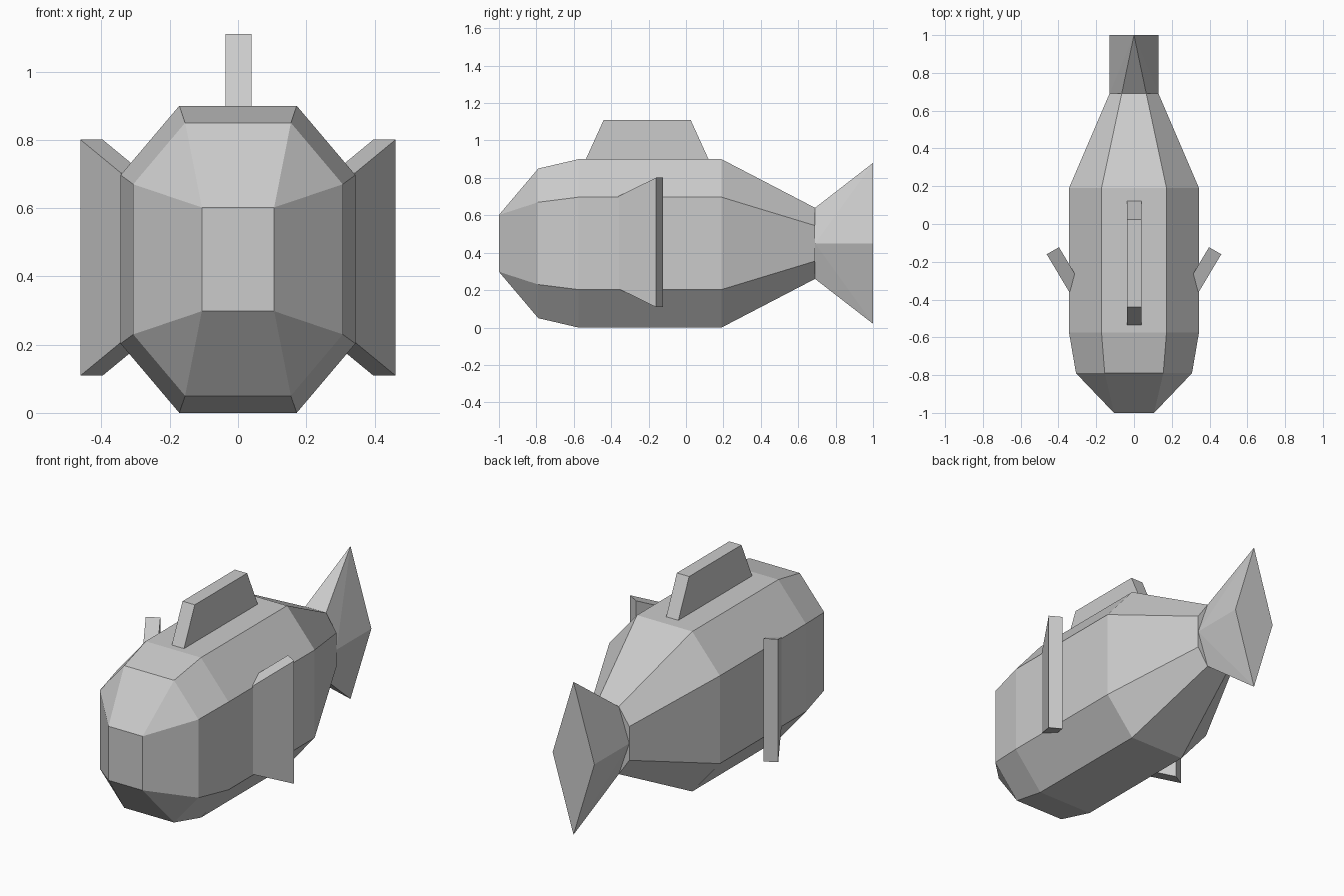
import bpy, bmesh

if "Cube" in bpy.data.objects:
    bpy.data.objects.remove(bpy.data.objects["Cube"])

MID = 0.45  # height of the body's centre line


def finish(bm, name):
    bmesh.ops.remove_doubles(bm, verts=bm.verts, dist=1e-4)
    bmesh.ops.recalc_face_normals(bm, faces=bm.faces)
    mesh = bpy.data.meshes.new(name)
    bm.to_mesh(mesh)
    bm.free()
    obj = bpy.data.objects.new(name, mesh)
    bpy.context.collection.objects.link(obj)
    return obj


def loft(name, rings):
    """Skin a list of equal-length point rings and cap both ends."""
    bm = bmesh.new()
    rows = [[bm.verts.new(p) for p in ring] for ring in rings]
    for a, b in zip(rows, rows[1:]):
        for i in range(len(a)):
            j = (i + 1) % len(a)
            bm.faces.new((a[i], a[j], b[j], b[i]))
    bm.faces.new(rows[0])
    bm.faces.new(rows[-1])
    return finish(bm, name)


def octagon(y, top_w, side_w, side_h, top_h):
    quarter = [(side_w, side_h), (top_w, top_h)]
    half = quarter + [(-x, z) for x, z in reversed(quarter)]
    return [(x, y, MID + z) for x, z in half + [(-x, -z) for x, z in half]]


# Body: eight-sided sections, nose pinched to a rectangle
loft("body", [octagon(*s) for s in (
    (-1.0, 0.106, 0.106, 0.152, 0.152),
    (-0.79, 0.155, 0.307, 0.22, 0.40),
    (-0.575, 0.172, 0.344, 0.247, 0.45),
    (0.19, 0.172, 0.344, 0.247, 0.45),
    (0.69, 0.065, 0.13, 0.095, 0.19))])

# Tail: six-sided root flaring to a tall diamond
bm = bmesh.new()
for s in (1, -1):
    for p in ((s * 0.13, 0.69, MID), (s * 0.065, 0.69, MID + 0.19),
              (s * 0.065, 0.69, MID - 0.19), (s * 0.13, 1.0, MID),
              (0, 1.0, MID + s * 0.43)):
        bm.verts.new(p)
bmesh.ops.convex_hull(bm, input=bm.verts)
bmesh.ops.dissolve_limit(bm, angle_limit=0.01, verts=bm.verts, edges=bm.edges)
finish(bm, "tail_fin")

# Back fin: trapezoid slab
profile = [(-0.54, 0.89), (-0.44, 1.11), (0.025, 1.11), (0.125, 0.89)]
loft("back_fin", [[(x, y, z) for y, z in profile] for x in (-0.037, 0.039)])

# Side fins: slabs swept back, taller at the tip
for side, name in ((1, "right_fin"), (-1, "left_fin")):
    slab = [(0.343, -0.36, 0.248), (0.462, -0.16, 0.346)]
    front = [(x, y, MID + 0.005 + h) for x, y, h in slab]
    front += [(x, y, MID + 0.005 - h) for x, y, h in reversed(slab)]
    back = [(x - 0.065, y + 0.037, z) for x, y, z in front]
    loft(name, [[(side * x, y, z) for x, y, z in ring] for ring in (front, back)])
